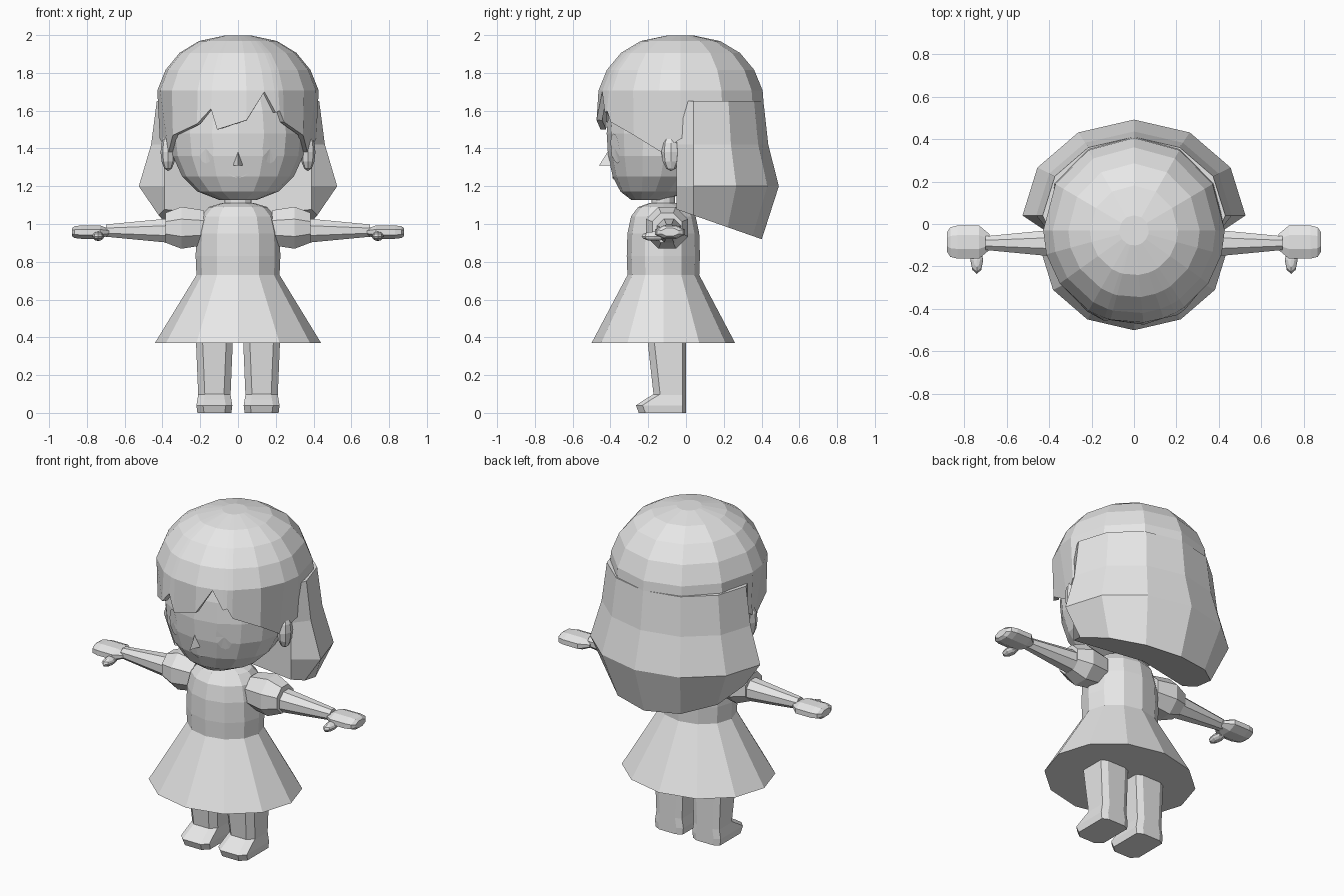
import bpy, bmesh
from math import sin, cos, pi, radians
from mathutils import Vector, Matrix
from mathutils.bvhtree import BVHTree

cube = bpy.data.objects.get("Cube")
if cube:
    bpy.data.objects.remove(cube)

grey = (0.8, 0.8, 0.8, 1)
clay = bpy.data.materials.new("light_grey")
clay.use_nodes = True
clay.diffuse_color = grey
clay.node_tree.nodes["Principled BSDF"].inputs["Base Color"].default_value = grey


def finish(name, mesh_data):
    bmesh.ops.recalc_face_normals(mesh_data, faces=mesh_data.faces)
    mesh = bpy.data.meshes.new(name)
    mesh_data.to_mesh(mesh)
    mesh_data.free()
    mesh.materials.append(clay)
    part = bpy.data.objects.new(name, mesh)
    bpy.context.collection.objects.link(part)
    return part


def loft(name, rings, close_end=True):
    """Skin a list of equal-length closed rings."""
    mesh_data = bmesh.new()
    loops = [[mesh_data.verts.new(point) for point in ring] for ring in rings]
    for lower, upper in zip(loops, loops[1:]):
        for i in range(len(lower)):
            mesh_data.faces.new((lower[i - 1], lower[i], upper[i], upper[i - 1]))
    mesh_data.faces.new(loops[0])
    if close_end:
        mesh_data.faces.new(loops[-1])
    return finish(name, mesh_data)


def turn(sides, offset=0.0):
    """Evenly spaced angles of a full turn."""
    return [2 * pi * (i + offset) / sides for i in range(sides)]


def oval(z, centre_y, width, depth, sides):
    return [(width * sin(a), centre_y - depth * cos(a), z) for a in turn(sides)]


def dress_ring(z, scale):
    return oval(z, -0.12, 0.22 * scale, 0.19 * scale, 12)


def limb(name, side, y, z, flatness, stations):
    """Tube along the arm; each station is a distance and a radius."""
    loft(name, [[(side * x, y + radius * cos(a), z + flatness * radius * sin(a))
                 for a in turn(8, 0.5)] for x, radius in stations])


def block(name, side, stations, centre=0.125, cut=0.035):
    """Upright block with cut front corners; a station is height, front, half width."""
    rings = []
    for z, front, half in stations:
        corner = half - cut
        outline = [(-corner, -front), (corner, -front), (half, cut - front), (half, -cut / 2),
                   (corner, 0), (-corner, 0), (-half, -cut / 2), (-half, cut - front)]
        rings.append([(side * (centre + x), y, z) for x, y in outline])
    loft(name, rings)


def ball(name, centre, size):
    mesh_data = bmesh.new()
    placing = Matrix.Translation(centre) @ Matrix.Diagonal((*size, 1))
    bmesh.ops.create_uvsphere(mesh_data, u_segments=8, v_segments=6, radius=1, matrix=placing)
    finish(name, mesh_data)


# Dress and neck
loft("skirt", [dress_ring(0.37, 2), dress_ring(0.73, 1)])
loft("bodice", [dress_ring(z, scale) for z, scale in
                ((0.73, 1), (0.83, 1.02), (0.95, 1), (1.04, 0.9), (1.09, 0.7), (1.11, 0.4))])
loft("neck", [dress_ring(z, 0.33) for z in (1.05, 1.2)])

# Head: rounded egg whose chin is pulled forward
head_rings = []
for step in range(7):
    rise = -cos(0.2 + 0.35 * step)
    swell = (1 - rise * rise) ** 0.4
    head_rings.append(oval(1.47 + 0.35 * rise, -0.11 - 0.13 * (1 - swell),
                           0.36 * swell, 0.31 * swell, 16))
head = loft("head", head_rings)
face_tree = BVHTree.FromPolygons([v.co for v in head.data.vertices],
                                 [p.vertices for p in head.data.polygons])


def on_face(mesh_data, x, z):
    hit = face_tree.ray_cast(Vector((x, -2, z)), Vector((0, 1, 0)))[0]
    return mesh_data.verts.new(hit - Vector((0, 0.005, 0)))


def face_plate(name, centre, outline):
    """Thin fan of faces laid on the face."""
    mesh_data = bmesh.new()
    middle = on_face(mesh_data, *centre)
    rim = [on_face(mesh_data, *point) for point in outline]
    for i in range(len(rim)):
        mesh_data.faces.new((middle, rim[i - 1], rim[i]))
    finish(name, mesh_data)


# Nose
loft("nose", [[(-half, -0.4, z), (0, -0.4 - length, z), (half, -0.4, z)]
              for z, half, length in ((1.31, 0.025, 0.06), (1.39, 0.004, 0.01))])

# Paired parts
for word, side in (("left", 1), ("right", -1)):
    eye_x, eye_z = side * 0.17, 1.4
    face_plate(word + "_eye", (eye_x, eye_z),
               [(eye_x + 0.04 * sin(a), eye_z + 0.08 * cos(a)) for a in turn(12)])
    face_plate(word + "_smile", (side * 0.03, 1.25),
               [(0, 1.235), (side * 0.06, 1.27), (0, 1.245)])
    ball(word + "_ear", (side * 0.37, -0.08, 1.38), (0.04, 0.05, 0.1))

    limb(word + "_sleeve", side, -0.1, 0.98, 1, [(0.18, 0.1), (0.3, 0.12), (0.385, 0.085)])
    limb(word + "_arm", side, -0.09, 0.965, 1, [(0.36, 0.07), (0.7, 0.035)])
    limb(word + "_hand", side, -0.085, 0.957, 0.45,
         [(0.68, 0.04), (0.73, 0.085), (0.83, 0.085), (0.865, 0.075), (0.88, 0.05)])
    ball(word + "_thumb", (side * 0.74, -0.17, 0.935), (0.03, 0.065, 0.025))

    block(word + "_leg", side, [(0.08, 0.17, 0.085), (0.44, 0.21, 0.1)])
    block(word + "_shoe", side, [(0, 0.25, 0.09), (0.04, 0.265, 0.095),
                                 (0.07, 0.22, 0.09), (0.1, 0.17, 0.085)])

# Hair cap: lower edge given as angle from the front and height
locks = [(-55, 1.47), (-30, 1.53), (-19, 1.61), (-15, 1.5), (6, 1.55),
         (19, 1.7), (27, 1.59), (30, 1.6), (34, 1.54), (55, 1.47)]
temple = [(75, 1.38), (90, 1.45)]
nape = [(angle, 1.56) for angle in range(120, 241, 30)]
edge = [(-angle, z) for angle, z in reversed(temple)] + locks + temple + nape


def cap_point(angle, z):
    radius = 0.44 * (1 - ((z - 1.6) / 0.4) ** 2) ** 0.4
    return (radius * sin(radians(angle)), -0.03 - 1.02 * radius * cos(radians(angle)), z)


cap_rings = [[cap_point(angle, 1.6 + 0.4 * cos(0.1 + 0.3 * step)) for angle, low in edge]
             for step in range(5)]
cap_rings.append([cap_point(angle, low) for angle, low in edge])
cap = loft("hair_cap", cap_rings, close_end=False)
thickness = cap.modifiers.new("thickness", "SOLIDIFY")
thickness.thickness = 0.03
thickness.offset = -1


# Long back hair: a half round with a front lock on each side, cut on a slant
def hair_ring(height, width, slant):
    arc = [(width * cos(a), 0.04 + 0.86 * width * sin(a))
           for a in (pi * i / 6 for i in range(7))]
    outline = [(0, 0.08), (0.39, -0.05)] + arc + [(-0.39, -0.05)]
    return [(x, y, height - slant * y) for x, y in outline]


loft("back_hair", [hair_ring(1.65, 0.43, 0), hair_ring(1.42, 0.46, 0),
                   hair_ring(1.2, 0.525, 0), hair_ring(1.06, 0.42, 0.35)])
